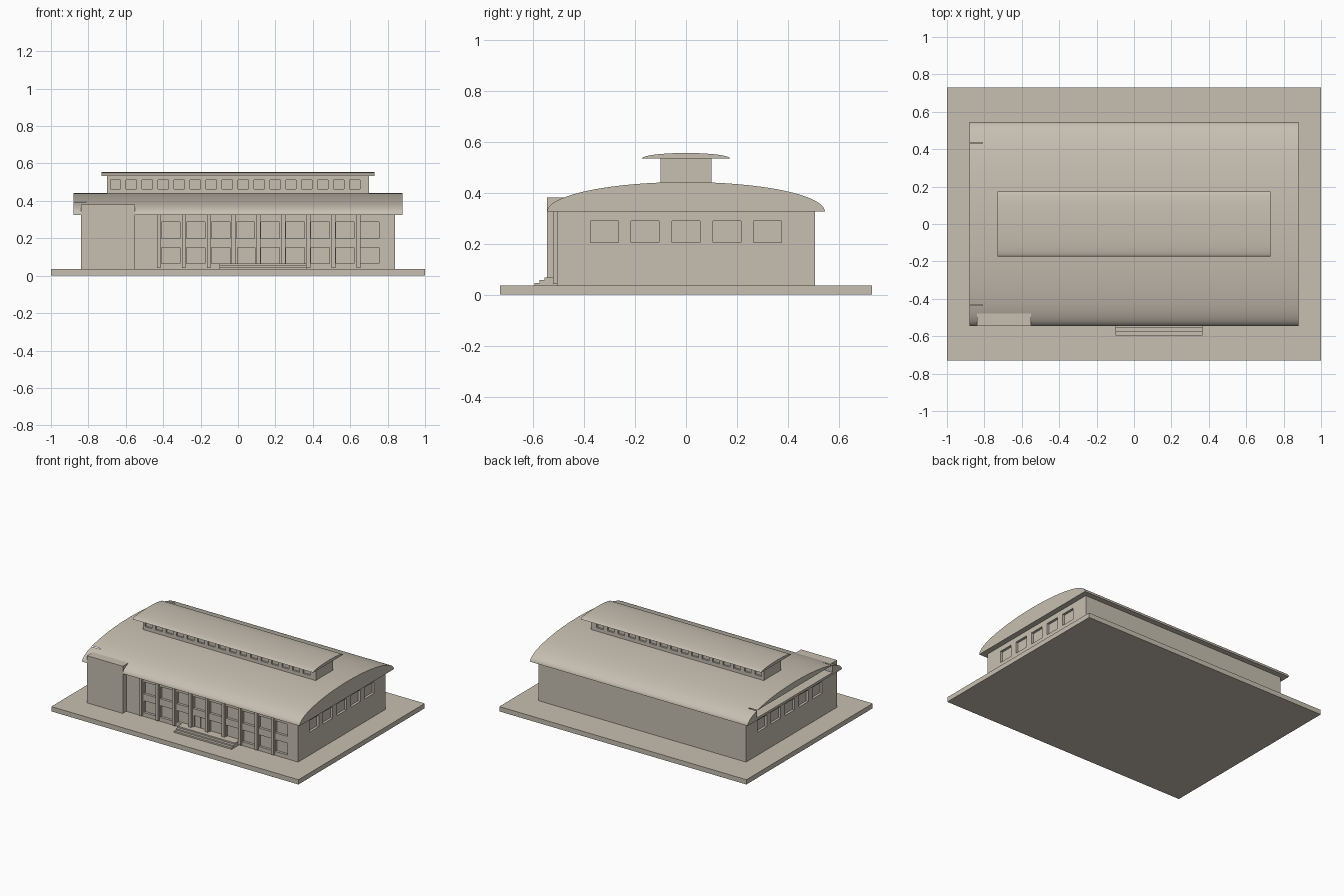
import bpy, bmesh, math
from mathutils import Matrix, Vector

if "Cube" in bpy.data.objects:
    bpy.data.objects.remove(bpy.data.objects["Cube"])

stone = bpy.data.materials.new("warm_stone")
stone.diffuse_color = (0.57, 0.52, 0.44, 1)
stone.use_nodes = True
stone.node_tree.nodes["Principled BSDF"].inputs["Base Color"].default_value = stone.diffuse_color


def make(name, bm):
    bmesh.ops.recalc_face_normals(bm, faces=bm.faces)
    me = bpy.data.meshes.new(name)
    bm.to_mesh(me)
    bm.free()
    me.materials.append(stone)
    ob = bpy.data.objects.new(name, me)
    bpy.context.collection.objects.link(ob)
    return ob


def boxes(name, spans):
    """One object from boxes given as (x0, x1, y0, y1, z0, z1)."""
    bm = bmesh.new()
    for x0, x1, y0, y1, z0, z1 in spans:
        mid = Vector((x0 + x1, y0 + y1, z0 + z1)) / 2
        size = Matrix.Diagonal((x1 - x0, y1 - y0, z1 - z0, 1))
        bmesh.ops.create_cube(bm, size=1, matrix=Matrix.Translation(mid) @ size)
    return make(name, bm)


def vault(name, half_x, half_y, z0, rise, n=40):
    """Solid half-elliptical roof running along x."""
    bm = bmesh.new()
    ring = []
    for i in range(n + 1):
        a = math.pi * i / n
        ring.append(bm.verts.new((-half_x, half_y * math.cos(a), z0 + rise * math.sin(a))))
    end = bm.faces.new(ring)
    ext = bmesh.ops.extrude_face_region(bm, geom=[end], use_keep_orig=True)
    moved = [v for v in ext["geom"] if isinstance(v, bmesh.types.BMVert)]
    bmesh.ops.translate(bm, verts=moved, vec=(2 * half_x, 0, 0))
    return make(name, bm)


def carve(ob, spans):
    """Cut box recesses out of an object."""
    cutter = boxes("recess_cutter", spans)
    cutter.hide_render = True
    mod = ob.modifiers.new("recesses", 'BOOLEAN')
    mod.operation = 'DIFFERENCE'
    mod.solver = 'EXACT'
    mod.object = cutter
    bpy.context.view_layer.objects.active = ob
    bpy.ops.object.modifier_apply(modifier=mod.name)
    bpy.data.objects.remove(cutter)


def smooth(ob):
    bpy.ops.object.select_all(action='DESELECT')
    ob.select_set(True)
    bpy.context.view_layer.objects.active = ob
    bpy.ops.object.shade_smooth_by_angle(angle=math.radians(30))


# Ground slab
boxes("ground_slab", [(-1, 1, -0.73, 0.73, 0, 0.035)])

# Main hall with window and door recesses
hall = boxes("hall_walls", [(-0.84, 0.84, -0.505, 0.505, 0.035, 0.326)])
D = 0.018
cuts = []
for i in range(9):
    x = -0.408 + 0.133 * i
    cuts.append((x, x + 0.098, -0.6, -0.505 + D, 0.2, 0.288))
    if i == 3:
        cuts.append((x + 0.005, x + 0.1, -0.6, -0.505 + D, 0.066, 0.15))   # door
    else:
        cuts.append((x, x + 0.098, -0.6, -0.505 + D, 0.064, 0.15))
for k in range(-2, 3):
    y = 0.16 * k
    for s in (-1, 1):
        xs = sorted((s * (0.84 - D), s * 0.9))
        cuts.append((xs[0], xs[1], y - 0.055, y + 0.055, 0.203, 0.288))
carve(hall, cuts)

# Slim columns between the front windows
boxes("front_columns", [(x - 0.01, x + 0.01, -0.522, -0.5, 0.042, 0.327)
                        for x in (-0.424 + 0.1335 * i for i in range(9))])

# Entrance door leaves
boxes("entrance_door", [(x, x + 0.043, -0.493, -0.48, 0.066, 0.145) for x in (-0.001, 0.046)])

# Entrance steps
boxes("entrance_steps", [(-0.1, 0.365, -0.595 + 0.02 * i, -0.504, 0.03, 0.046 + 0.01 * i)
                         for i in range(3)])

# Corner block rising through the eave
boxes("corner_block", [(-0.84, -0.55, -0.546, -0.44, 0.035, 0.38)])

# Main vaulted roof with the open recess in its left gable
roof = vault("main_roof", 0.88, 0.545, 0.325, 0.116)
carve(roof, [(-0.95, -0.81, -0.437, 0.437, 0.342, 0.396)])
smooth(roof)

# Raised clerestory with window strips on both long sides
lantern = boxes("clerestory_walls", [(-0.7, 0.7, -0.1, 0.1, 0.4, 0.536)])
cuts = []
for i in range(16):
    x = -0.655 + 0.0853 * i
    for s in (-1, 1):
        ys = sorted((s * 0.088, s * 0.15))
        cuts.append((x - 0.028, x + 0.028, ys[0], ys[1], 0.464, 0.513))
carve(lantern, cuts)
smooth(vault("clerestory_roof", 0.73, 0.173, 0.533, 0.022))
